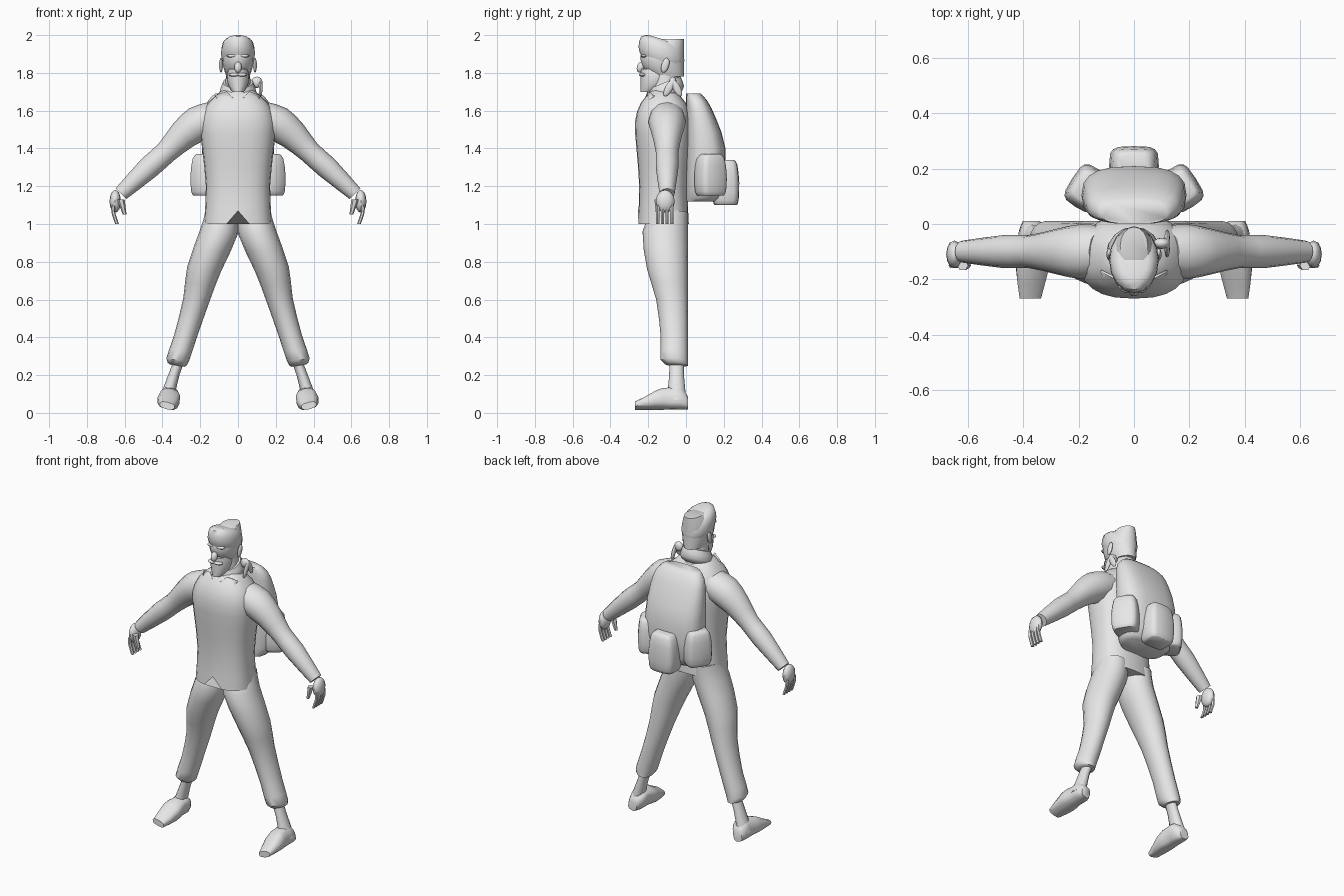
import bpy, bmesh, math
from mathutils import Matrix, Vector

cube = bpy.data.objects.get("Cube")
if cube:
    bpy.data.objects.remove(cube, do_unlink=True)

colour = (.8, .8, .8, 1)
grey = bpy.data.materials.new("plain_grey")
grey.use_nodes = True
grey.diffuse_color = colour
grey.node_tree.nodes["Principled BSDF"].inputs["Base Color"].default_value = colour

SIDES = {"left": 1, "right": -1}
CENTRE, BACK, FRONT = 0, 1, -1
UPRIGHT = Matrix.Identity(4)


def finish(name, bm, side=1):
    """Mirror if needed, then make a smooth object that keeps its sharp edges."""
    bmesh.ops.transform(bm, matrix=Matrix.Diagonal((side, 1, 1, 1)), verts=bm.verts)
    bmesh.ops.recalc_face_normals(bm, faces=bm.faces)
    for face in bm.faces:
        face.smooth = True
    for edge in bm.edges:
        edge.smooth = edge.calc_face_angle(0) < math.radians(45)
    mesh = bpy.data.meshes.new(name)
    bm.to_mesh(mesh)
    bm.free()
    mesh.materials.append(grey)
    obj = bpy.data.objects.new(name, mesh)
    bpy.context.collection.objects.link(obj)
    return obj


def refine(rings):
    """Fill in each ring's defaults and add a smooth midpoint between neighbours."""
    defaults = (0, 0, 0, 1)
    keys = [Vector((*ring, *defaults[len(ring):])) for ring in rings]
    result = []
    for i in range(len(keys) - 1):
        before, start, end = keys[max(i - 1, 0)], keys[i], keys[i + 1]
        after = keys[min(i + 2, len(keys) - 1)]
        result += [start, ((start + end) * 9 - before - after) / 16]
    return result + keys[-1:]


def superellipse(angle, power):
    """Point on a unit outline that gets squarer as the power rises."""
    c, s = math.cos(angle), math.sin(angle)
    return (math.copysign(abs(c) ** (2 / power), c),
            math.copysign(abs(s) ** (2 / power), s))


def loft(name, rings, y=0, align=CENTRE, depth=1, slope=0, lean=0,
         sides=16, power=2, matrix=UPRIGHT, side=1):
    """Skin rings of (height, half width, x, depth scale), lined up at y.

    Slope raises each ring towards +x, lean raises it towards +y.
    """
    bm = bmesh.new()
    loops = []
    for height, radius, x, scale in refine(rings):
        reach = radius * depth * scale
        loop = []
        for i in range(sides):
            across, along = superellipse(math.tau * i / sides, power)
            across *= radius
            along *= reach
            point = Vector((x + across * math.cos(slope), y - align * reach + along,
                            height + across * math.sin(slope) + along * lean))
            loop.append(bm.verts.new(matrix @ point))
        loops.append(loop)
    for low, high in zip(loops, loops[1:]):
        for i in range(sides):
            j = (i + 1) % sides
            bm.faces.new((low[i], low[j], high[j], high[i]))
    bm.faces.new(loops[0])
    bm.faces.new(loops[-1])
    return finish(name, bm, side)


def ball(name, centre, size, tilt=0, side=1):
    """Low-poly ellipsoid, tilted about the x axis."""
    bm = bmesh.new()
    placing = Matrix.Translation(centre) @ Matrix.Rotation(tilt, 4, "X")
    bmesh.ops.create_uvsphere(bm, u_segments=12, v_segments=8, radius=1,
                              matrix=placing @ Matrix.Diagonal((*size, 1)))
    return finish(name, bm, side)


def plate(name, points, side=1):
    """Thin cloth panel."""
    bm = bmesh.new()
    bm.faces.new([bm.verts.new(point) for point in points])
    solid = finish(name, bm, side).modifiers.new("thickness", "SOLIDIFY")
    solid.thickness = .009
    solid.offset = 0


def pocket(name, low, high, width, depth, matrix, side=1):
    """Rounded bag that faces along the matrix's y axis."""
    outline = ((0, .8), (.1, .95), (.5, 1), (.9, .85), (1, .6))
    rings = [(low + (high - low) * t, width * k) for t, k in outline]
    loft(name, rings, depth=depth, power=4, matrix=matrix, side=side)


# Shirt, with a notch at the front of the hem
shirt = loft("shirt", [(1, .18), (1.2, .17), (1.4, .19), (1.54, .2), (1.64, .16), (1.71, .08)],
             y=-.12, depth=.75, sides=24, power=2.5)
hem = min(vert.co.z for vert in shirt.data.vertices)
for vert in shirt.data.vertices:
    if abs(vert.co.x) < .01 and vert.co.y < -.2 and vert.co.z == hem:
        vert.co.z += .07

# Neck and knotted neckerchief
loft("neck", [(1.62, .08), (1.82, .06)], y=-.11, depth=1.1)
loft("neckerchief", [(1.66, .08), (1.69, .1), (1.75, .08)], y=-.11, lean=.4)
ball("neckerchief_knot", (.1, -.07, 1.75), (.03, .02, .03))
for end, direction in (("front", FRONT), ("back", BACK)):
    ball("neckerchief_tail_" + end, (.12, -.07 + .02 * direction, 1.72),
         (.01, .02, .05), tilt=.5 * direction)

# Head, bearded jaw and swept hair
loft("head", [(1.78, .06), (1.84, .08), (1.92, .08), (1.98, .05)],
     y=-.01, align=BACK, depth=1.4)
loft("bearded_jaw", [(1.7, .03), (1.73, .05), (1.78, .06), (1.82, .05)],
     y=-.24, align=FRONT, depth=1.3)
loft("hair", [(1.86, .08), (1.9, .09), (1.96, .08), (1.98, .05)],
     y=-.13, depth=1.35, lean=-.3)
ball("nose", (0, -.24, 1.83), (.02, .02, .03), tilt=-.3)

# Backpack
loft("backpack", [(1.12, .14), (1.18, .18), (1.4, .19), (1.56, .18, 0, .8),
                  (1.65, .16, 0, .65), (1.69, .12, 0, .6)],
     align=FRONT, depth=.55, sides=20, power=2.7)
pocket("backpack_rear_pocket", 1.1, 1.34, .09, .8, Matrix.Translation((0, .21, 0)))

for label, side in SIDES.items():
    # Backpack side pocket, turned outwards
    pocket(label + "_backpack_pocket", 1.15, 1.37, .08, .8,
           Matrix.Translation((.17, .13, 0)) @ Matrix.Rotation(-1, 4, "Z"), side)

    # Face details
    ball(label + "_ear", (.09, -.11, 1.84), (.01, .02, .04), tilt=-.3, side=side)
    ball(label + "_brow", (.03, -.22, 1.89), (.03, .02, .01), side=side)
    ball(label + "_eye", (.03, -.22, 1.87), (.01, .01, .01), side=side)
    ball(label + "_moustache", (.02, -.23, 1.79), (.03, .02, .01), side=side)

    # Shirt collar flap
    plate(label + "_collar", [(.01, -.22, 1.65), (.09, -.24, 1.6),
                              (.12, -.17, 1.68), (.06, -.2, 1.7)], side)

    # Arm and hand
    loft(label + "_arm", [(1.58, .09, .1), (1.54, .1, .19), (1.47, .08, .29),
                          (1.38, .06, .38), (1.3, .06, .47), (1.16, .04, .62)],
         y=-.1, slope=math.pi / 4, sides=12, side=side)
    ball(label + "_palm", (.65, -.11, 1.12), (.03, .05, .06), side=side)
    for i, finger in enumerate(("index", "middle", "ring", "little")):
        loft(label + "_" + finger + "_finger", [(1.1, .01, .66), (1.06, .01, .66), (1, .01, .64)],
             y=-.15 + i * .025, sides=6, side=side)
    loft(label + "_thumb", [(1.13, .02, .62), (1.05, .01, .6)], y=-.15, sides=6, side=side)

    # Trouser leg, closing under the cuff
    loft(label + "_trouser_leg", [(1.06, .08, .09), (.96, .1, .1), (.76, .09, .18), (.6, .07, .22),
                                  (.4, .06, .28), (.28, .06, .32), (.25, .04, .32)],
         y=.01, align=BACK, depth=1.2, slope=.15, side=side)

    # Ankle and splayed shoe, lofted from heel to toe
    loft(label + "_ankle", [(.28, .03, .31), (.2, .03, .34), (.07, .04, .38)],
         y=-.05, depth=1.3, sides=12, side=side)
    splay = Matrix.Rotation(-math.pi / 12, 4, "Y") @ Matrix.Rotation(math.pi / 2, 4, "X")
    loft(label + "_shoe", [(0, .03), (.04, .05), (.1, .05), (.17, .06, 0, .7), (.28, .04, 0, .4)],
         align=FRONT, depth=1.15, sides=12, power=2.8,
         matrix=Matrix.Translation((.38, .01, .02)) @ splay, side=side)
